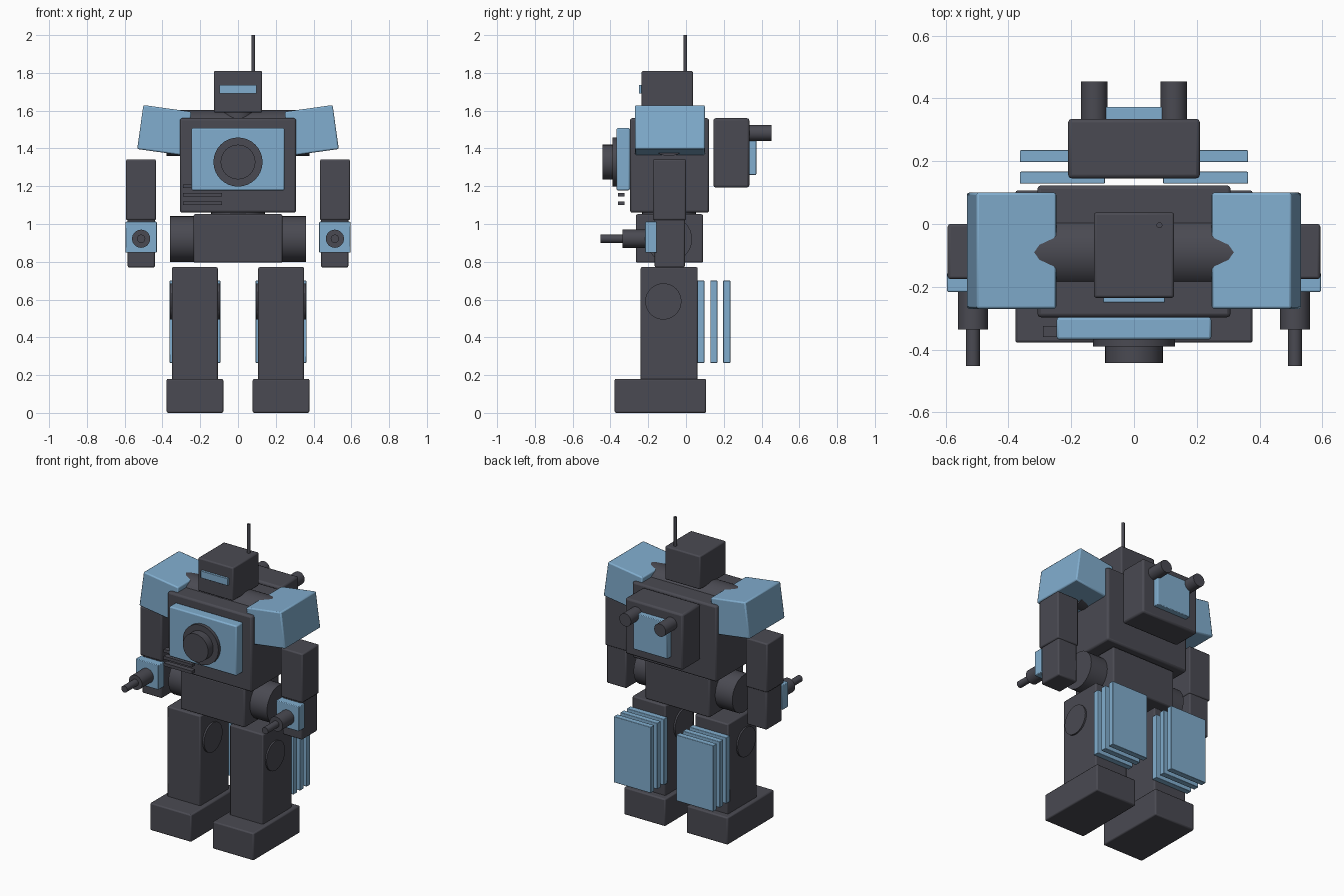
import bpy, math
from mathutils import Vector

if "Cube" in bpy.data.objects:
    bpy.data.objects.remove(bpy.data.objects["Cube"], do_unlink=True)


def material(name, color):
    m = bpy.data.materials.new(name)
    m.use_nodes = True
    m.diffuse_color = color
    m.node_tree.nodes["Principled BSDF"].inputs["Base Color"].default_value = color
    return m


DARK = material("dark grey", (0.068, 0.068, 0.084, 1))
BLUE = material("light blue", (0.22, 0.42, 0.62, 1))


def box(name, x, y, z, mat=DARK, bevel=0.008, tilt=0):
    """Bevelled box from (min, max) ranges on each axis."""
    bpy.ops.mesh.primitive_cube_add(size=1, location=[sum(r) / 2 for r in (x, y, z)])
    ob = bpy.context.object
    ob.name = name
    ob.scale = [abs(r[1] - r[0]) for r in (x, y, z)]
    bpy.ops.object.transform_apply(location=False, rotation=False, scale=True)
    ob.rotation_euler.y = math.radians(tilt)
    ob.data.materials.append(mat)
    if bevel:
        mod = ob.modifiers.new("soft_edges", 'BEVEL')
        mod.width = bevel
        mod.segments = 2
    return ob


def rod(name, start, end, radius, mat=DARK, sides=32):
    """Cylinder between two points."""
    a, b = Vector(start), Vector(end)
    bpy.ops.mesh.primitive_cylinder_add(vertices=sides, radius=radius,
                                        depth=(b - a).length, location=(a + b) / 2)
    ob = bpy.context.object
    ob.name = name
    ob.rotation_euler = (b - a).to_track_quat('Z', 'Y').to_euler()
    ob.data.materials.append(mat)
    return ob


# Torso, waist and pelvis
box("torso", (-0.308, 0.308), (-0.297, 0.123), (1.06, 1.56), bevel=0.012)
rod("waist", (0, -0.09, 1.0), (0, -0.09, 1.1), 0.143)
box("pelvis", (-0.235, 0.235), (-0.265, 0.09), (0.795, 1.052))
rod("hip_axle", (-0.36, -0.09, 0.92), (0.36, -0.09, 0.92), 0.122)
rod("shoulder_axle", (-0.378, -0.09, 1.482), (0.378, -0.09, 1.482), 0.122)

# Chest plate with round core, and vents
box("chest_plate", (-0.246, 0.246), (-0.368, -0.297), (1.178, 1.508), BLUE)
rod("core_ring", (0, -0.36, 1.328), (0, -0.39, 1.328), 0.13)
rod("core", (0, -0.36, 1.328), (0, -0.443, 1.328), 0.092)
for i in range(3):
    z = 1.2 - 0.045 * i
    box(f"vent_{i + 1}", (-0.29, -0.085), (-0.36, -0.325), (z - 0.01, z + 0.01), bevel=0)

# Head
rod("neck", (0, -0.1, 1.54), (0, -0.1, 1.61), 0.085)
box("head", (-0.128, 0.128), (-0.235, 0.037), (1.59, 1.81))
box("visor", (-0.098, 0.098), (-0.25, -0.22), (1.69, 1.737), BLUE, bevel=0.002)
rod("antenna", (0.081, -0.004, 1.79), (0.081, -0.004, 2.0), 0.0095, sides=16)

# Backpack
box("backpack", (-0.21, 0.21), (0.145, 0.335), (1.193, 1.56), bevel=0.012)
box("backpack_panel", (-0.125, 0.125), (0.32, 0.372), (1.26, 1.5), BLUE, bevel=0.004)

# Limbs and paired parts
for side, s in (("left", 1), ("right", -1)):
    def span(a, b):
        return (s * a, s * b)

    box(f"{side}_foot", span(0.078, 0.378), (-0.378, 0.107), (0, 0.18))
    box(f"{side}_leg", span(0.107, 0.35), (-0.24, 0.062), (0.17, 0.772))
    rod(f"{side}_knee_disc", (s * 0.096, -0.12, 0.59), (s * 0.36, -0.12, 0.59), 0.096)
    for i in range(3):
        y = 0.06 + 0.0685 * i
        box(f"{side}_calf_fin_{i + 1}", span(0.093, 0.363), (y, y + 0.038),
            (0.265, 0.7), BLUE, bevel=0.003)

    box(f"{side}_shoulder_pad", span(0.2615, 0.5185), (-0.27, 0.1),
        (1.378, 1.613), BLUE, tilt=-8 * s)
    box(f"{side}_upper_arm", span(0.434, 0.593), (-0.175, 0.0), (1.02, 1.342))
    box(f"{side}_forearm", span(0.44, 0.584), (-0.166, -0.006), (0.77, 1.03))
    box(f"{side}_hand_guard", span(0.43, 0.595), (-0.216, -0.155), (0.848, 1.012),
        BLUE, bevel=0.004)
    rod(f"{side}_barrel", (s * 0.513, -0.2, 0.922), (s * 0.513, -0.336, 0.922), 0.048)
    rod(f"{side}_muzzle", (s * 0.513, -0.32, 0.922), (s * 0.513, -0.452, 0.922), 0.022)
    rod(f"{side}_thruster", (s * 0.127, 0.32, 1.482), (s * 0.127, 0.453, 1.482), 0.042)

# Smooth round walls while keeping hard edges
for ob in bpy.data.objects:
    ob.select_set(ob.type == 'MESH')
bpy.ops.object.shade_smooth_by_angle(angle=math.radians(30))
